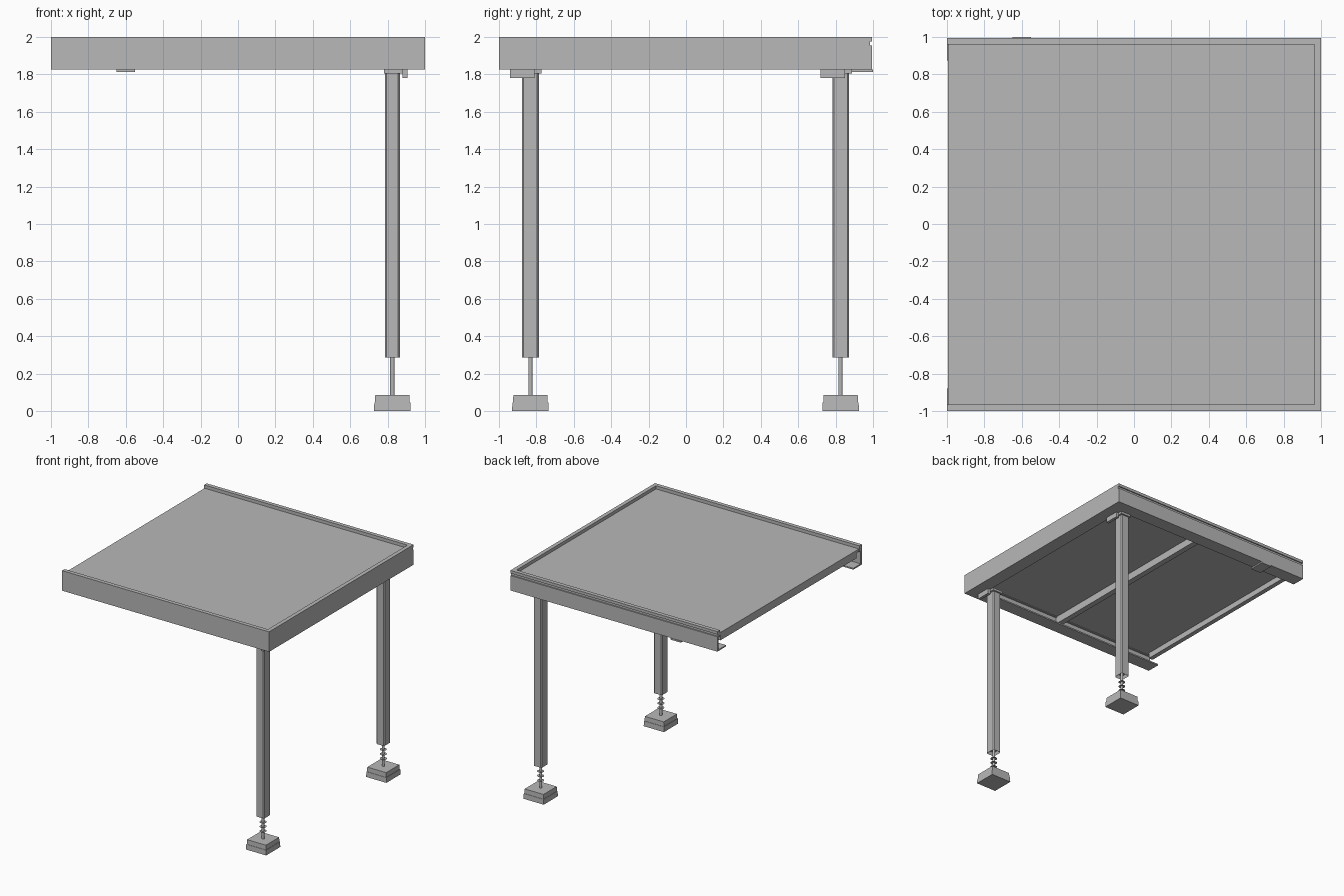
import bpy, bmesh
from mathutils import Matrix, Vector

old = bpy.data.objects.get("Cube")
if old:
    bpy.data.objects.remove(old, do_unlink=True)

grey = bpy.data.materials.new("painted_grey")
grey.use_nodes = True
COLOUR = (0.48, 0.48, 0.48, 1)
grey.diffuse_color = COLOUR
grey.node_tree.nodes["Principled BSDF"].inputs["Base Color"].default_value = COLOUR


def finish(name, bm):
    bmesh.ops.recalc_face_normals(bm, faces=bm.faces)
    mesh = bpy.data.meshes.new(name)
    bm.to_mesh(mesh)
    bm.free()
    mesh.materials.append(grey)
    ob = bpy.data.objects.new(name, mesh)
    bpy.context.collection.objects.link(ob)
    return ob


def add_box(bm, lo, hi):
    lo, hi = Vector(lo), Vector(hi)
    place = Matrix.Translation((lo + hi) / 2) @ Matrix.Diagonal((*(hi - lo), 1))
    return bmesh.ops.create_cube(bm, size=1, matrix=place)["verts"]


def box(name, lo, hi):
    bm = bmesh.new()
    add_box(bm, lo, hi)
    return finish(name, bm)


def add_disc(bm, centre, radius, depth):
    bmesh.ops.create_cone(bm, cap_ends=True, segments=12, radius1=radius, radius2=radius,
                          depth=depth, matrix=Matrix.Translation(centre))


# Three-sided channel frame; each profile point is inset, height, groove depth on the back
profile = [(0, 1.825, 0), (0, 1.955, 0), (0, 1.955, 0.01), (0, 1.975, 0.01),
           (0, 1.975, 0), (0, 2.0, 0), (0.035, 2.0, 0), (0.035, 1.945, 0),
           (0.018, 1.945, 0), (0.018, 1.837, 0), (0.12, 1.837, 0), (0.12, 1.825, 0)]
bm = bmesh.new()
rings = [[bm.verts.new((-1, -1 + i, z)) for i, z, g in profile],
         [bm.verts.new((1 - i, -1 + i, z)) for i, z, g in profile],
         [bm.verts.new((1 - i, 0.995 - i - g, z)) for i, z, g in profile],
         [bm.verts.new((-1, 0.995 - i - g, z)) for i, z, g in profile]]
n = len(profile)
for a, b in zip(rings, rings[1:]):
    for k in range(n):
        bm.faces.new((a[k], a[(k + 1) % n], b[(k + 1) % n], b[k]))
bm.faces.new(rings[0])
bm.faces.new(rings[-1])
finish("channel_frame", bm)

# Deck and the joists beneath it
box("deck", (-0.995, -0.975, 1.95), (0.975, 0.97, 1.972))
box("middle_joist", (-0.025, -0.98, 1.885), (0.025, 0.975, 1.95))
box("edge_joist", (-0.99, -0.94, 1.9), (-0.95, 0.94, 1.95))

# Small plate under the back rail
box("rail_plate", (-0.65, 0.86, 1.812), (-0.55, 1.0, 1.825))

# Legs with screw jacks and feet
X = 0.825
for side, y, bracket_y in (("front", -0.832, -0.875), ("back", 0.827, 0.785)):
    # Hollow leg tube with softened corners
    bm = bmesh.new()
    add_box(bm, (X - 0.04, y - 0.045, 0.285), (X + 0.04, y + 0.045, 1.83))
    upright = [e for e in bm.edges if abs(e.verts[0].co.z - e.verts[1].co.z) > 1]
    bmesh.ops.bevel(bm, geom=upright, offset=0.009, segments=1, affect="EDGES")
    bm.faces.ensure_lookup_table()
    bottom = min(bm.faces, key=lambda f: f.calc_center_median().z)
    bmesh.ops.inset_individual(bm, faces=[bottom], thickness=0.008)
    bmesh.ops.translate(bm, verts=bottom.verts, vec=(0, 0, 0.03))
    finish(side + "_leg", bm)

    # Cap plate and side bracket at the top
    box(side + "_leg_cap", (X - 0.045, y - 0.06, 1.805), (X + 0.055, y + 0.06, 1.825))
    box(side + "_leg_bracket", (0.88, bracket_y - 0.065, 1.78), (0.905, bracket_y + 0.065, 1.826))

    # Threaded rod with thin collars
    bm = bmesh.new()
    add_disc(bm, (X, y, 0.2), 0.011, 0.25)
    for z in (0.15, 0.19, 0.23):
        add_disc(bm, (X, y, z), 0.028, 0.002)
    finish(side + "_screw_jack", bm)

    # Stepped foot block
    bm = bmesh.new()
    for z0, z1, half in ((0, 0.045, 0.098), (0.045, 0.085, 0.093)):
        verts = add_box(bm, (X - half, y - half, z0), (X + half, y + half, z1))
        top = [v for v in verts if v.co.z > z1 - 0.001]
        bmesh.ops.scale(bm, verts=top, vec=(0.98, 0.98, 1),
                        space=Matrix.Translation((-X, -y, 0)))
    finish(side + "_foot", bm)
